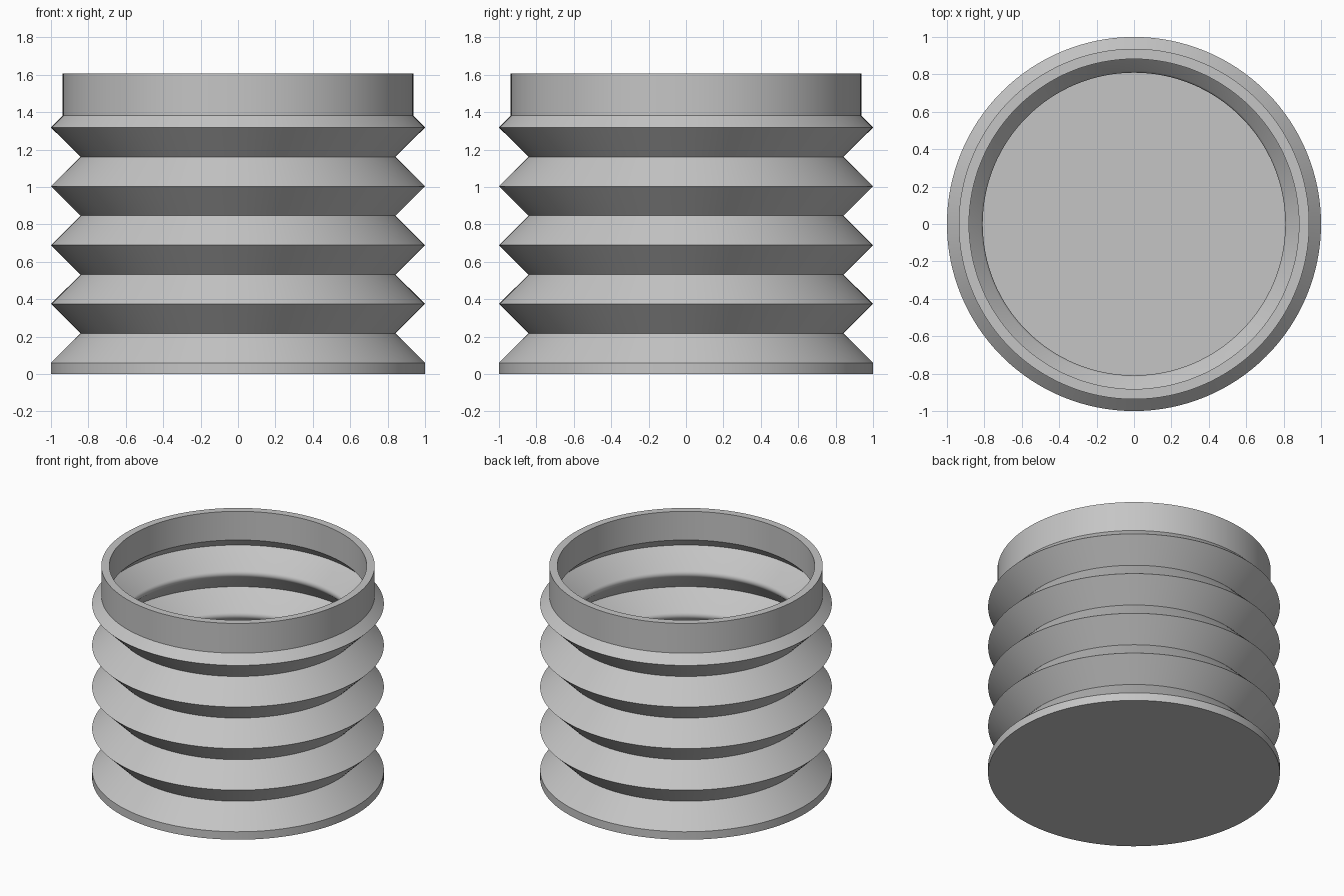
import bpy, bmesh, math

cube = bpy.data.objects.get("Cube")
if cube:
    bpy.data.objects.remove(cube, do_unlink=True)

SEGMENTS = 128
FOLDS = 4
PITCH = 0.3145        # height of one fold
RIDGE, VALLEY = 1.0, 0.842
BASE_Z = 0.06         # top of the base rim
WALL = 0.033          # bellows wall thickness
COLLAR_OUT, COLLAR_IN, TOP = 0.937, 0.882, 1.606
INNER_RIDGE = RIDGE - WALL * math.sqrt(2)

grey = bpy.data.materials.new("grey_rubber")
grey.use_nodes = True
colour = (0.56, 0.56, 0.56, 1)
grey.diffuse_color = colour
grey.node_tree.nodes["Principled BSDF"].inputs["Base Color"].default_value = colour


def lathe(name, profile):
    """Spin a (radius, height) profile around z into a solid."""
    bm = bmesh.new()
    rings = []
    for r, z in profile:
        if r == 0:
            rings.append([bm.verts.new((0, 0, z))] * SEGMENTS)
        else:
            angles = [math.tau * i / SEGMENTS for i in range(SEGMENTS)]
            rings.append([bm.verts.new((r * math.cos(a), r * math.sin(a), z)) for a in angles])
    for low, high in zip(rings, rings[1:]):
        for i in range(SEGMENTS):
            j = (i + 1) % SEGMENTS
            corners = dict.fromkeys((low[i], low[j], high[j], high[i]))
            bm.faces.new(list(corners))
    bmesh.ops.recalc_face_normals(bm, faces=bm.faces)
    mesh = bpy.data.meshes.new(name)
    bm.to_mesh(mesh)
    bm.free()
    mesh.materials.append(grey)
    obj = bpy.data.objects.new(name, mesh)
    bpy.context.collection.objects.link(obj)
    bpy.ops.object.select_all(action="DESELECT")
    obj.select_set(True)
    bpy.context.view_layer.objects.active = obj
    bpy.ops.object.shade_smooth_by_angle(angle=math.radians(25))
    return obj


# Outside: base rim, zigzag folds, collar
outer = [(0, 0), (RIDGE, 0), (RIDGE, BASE_Z)]
for k in range(FOLDS):
    outer.append((VALLEY, BASE_Z + (k + 0.5) * PITCH))
    outer.append((RIDGE, BASE_Z + (k + 1) * PITCH))
top_ridge = outer[-1][1]
outer += [(COLLAR_OUT, top_ridge + RIDGE - COLLAR_OUT), (COLLAR_OUT, TOP)]

# Inside: collar bore, sharp ridges, rounded valleys, floor
inner = [(COLLAR_IN, TOP), (COLLAR_IN, top_ridge + INNER_RIDGE - COLLAR_IN)]
for k in reversed(range(FOLDS)):
    inner.append((INNER_RIDGE, BASE_Z + (k + 1) * PITCH))
    middle = BASE_Z + (k + 0.5) * PITCH
    for step in range(7):
        a = math.radians(45 - 15 * step)
        inner.append((VALLEY - WALL * math.cos(a), middle + WALL * math.sin(a)))
inner += [(INNER_RIDGE, BASE_Z), (0, BASE_Z)]

lathe("bellows_cup", outer + inner)
